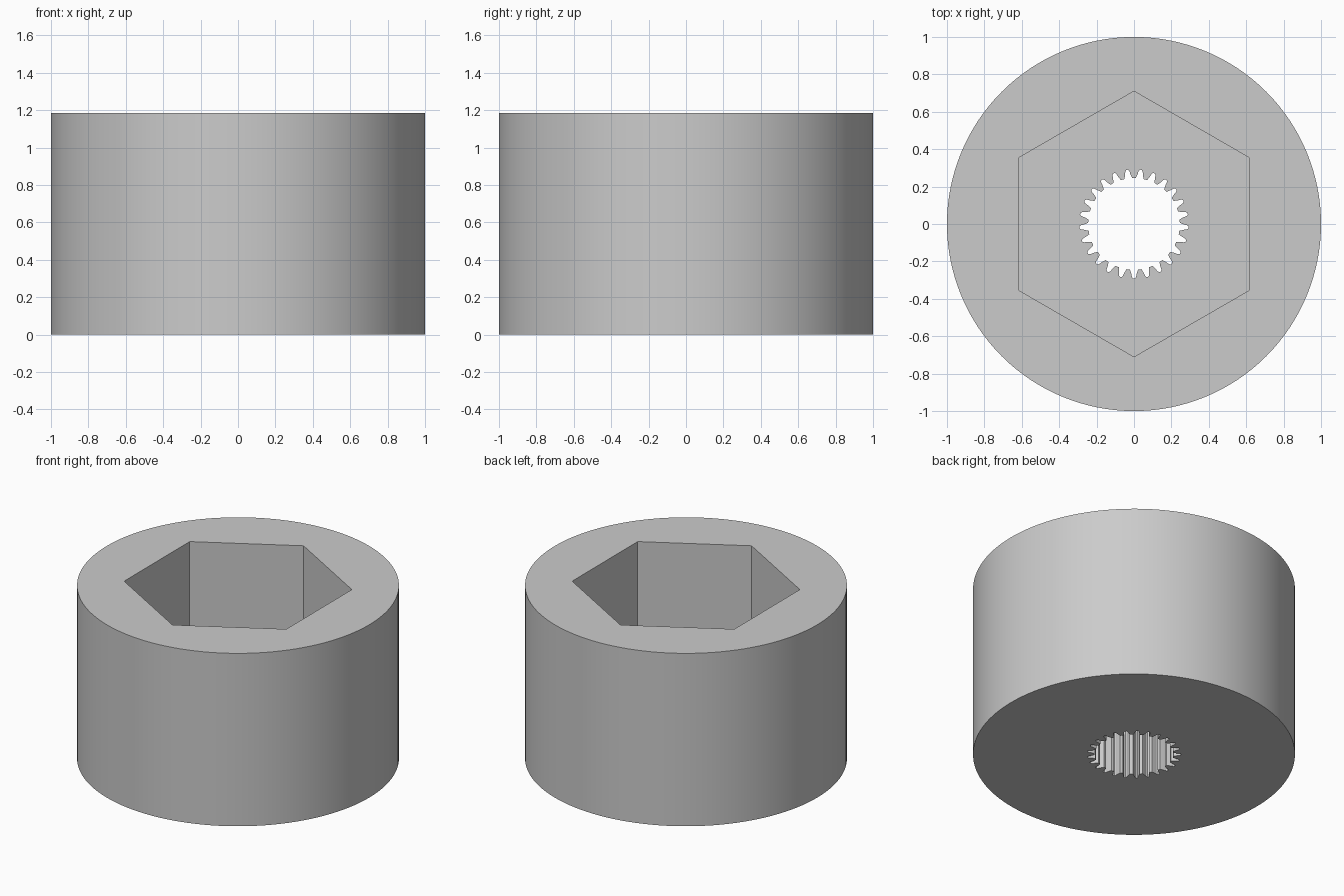
import bpy, bmesh
from math import sin, cos, pi, radians

if "Cube" in bpy.data.objects:
    bpy.data.objects.remove(bpy.data.objects["Cube"], do_unlink=True)

HEIGHT, FLOOR = 1.185, 0.4        # overall height, floor of the hexagonal pocket
SIDES, TEETH = 128, 25


def polygon(radius, count, start=0.0):
    """Points of a regular polygon."""
    return [(radius * cos(start + 2 * pi * i / count),
             radius * sin(start + 2 * pi * i / count)) for i in range(count)]


def spline_outline():
    """Toothed bore outline, one groove repeated around the axis."""
    groove = [(-5, 0.245), (-3, 0.268), (-2.2, 0.284), (-1, 0.292),
              (1, 0.292), (2.2, 0.284), (3, 0.268), (5, 0.245)]
    points = []
    for i in range(TEETH):
        for offset, radius in groove:
            a = radians(-90 + i * 360 / TEETH + offset)
            points.append((radius * cos(a), radius * sin(a)))
    return points


bm = bmesh.new()


def wall(outline, z0, z1):
    """Upright wall along an outline; returns its lower and upper edge loops."""
    loops, verts = [], []
    for z in (z0, z1):
        ring = [bm.verts.new((x, y, z)) for x, y in outline]
        verts.append(ring)
        loops.append([bm.edges.new((v, ring[i - 1])) for i, v in enumerate(ring)])
    low, high = verts
    for i in range(len(outline)):
        bm.faces.new((low[i - 1], low[i], high[i], high[i - 1]))
    return loops


def flat_ring(outer, inner, normal):
    """Flat face between two edge loops."""
    bmesh.ops.triangle_fill(bm, edges=outer + inner, use_beauty=True, normal=normal)


# Outer cylinder, hexagonal pocket and splined bore
body_low, body_high = wall(polygon(1.0, SIDES), 0, HEIGHT)
hex_low, hex_high = wall(polygon(0.71, 6, pi / 2), FLOOR, HEIGHT)
bore_low, bore_high = wall(spline_outline(), 0, FLOOR)

# Top rim, pocket floor and underside
flat_ring(body_high, hex_high, (0, 0, 1))
flat_ring(hex_low, bore_high, (0, 0, 1))
flat_ring(body_low, bore_low, (0, 0, -1))
bmesh.ops.recalc_face_normals(bm, faces=bm.faces)

mesh = bpy.data.meshes.new("splined_hex_socket")
bm.to_mesh(mesh)
bm.free()
socket = bpy.data.objects.new("splined_hex_socket", mesh)
bpy.context.collection.objects.link(socket)

# Single grey material
grey = bpy.data.materials.new("light_grey")
grey.use_nodes = True
colour = (0.6, 0.6, 0.6, 1)
grey.diffuse_color = colour
grey.node_tree.nodes["Principled BSDF"].inputs["Base Color"].default_value = colour
mesh.materials.append(grey)

# Smooth cylinder with sharp rims, pocket corners and teeth
bpy.ops.object.select_all(action="DESELECT")
socket.select_set(True)
bpy.context.view_layer.objects.active = socket
bpy.ops.object.shade_smooth_by_angle(angle=radians(20))
